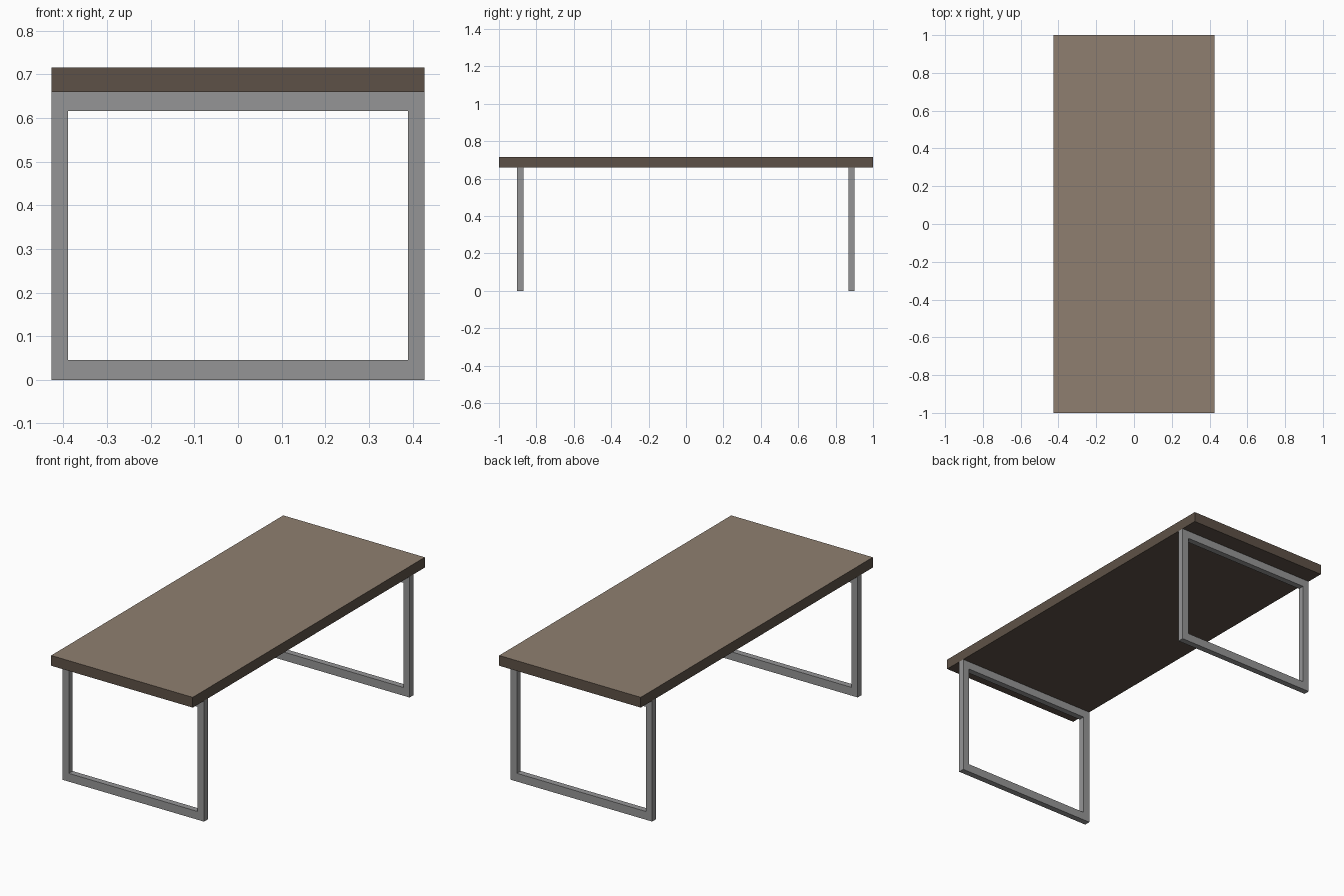
import bpy, bmesh

if "Cube" in bpy.data.objects:
    bpy.data.objects.remove(bpy.data.objects["Cube"])


def material(name, rgb):
    m = bpy.data.materials.new(name)
    m.diffuse_color = (*rgb, 1.0)
    m.use_nodes = True
    m.node_tree.nodes["Principled BSDF"].inputs["Base Color"].default_value = m.diffuse_color
    return m


top_wood = material("light brown wood", (0.275, 0.212, 0.162))
edge_wood = material("dark brown wood", (0.111, 0.083, 0.063))
metal = material("grey metal", (0.302, 0.302, 0.305))

HALF_W = 0.427            # half width of table and frames
TOP_Z, UNDER_Z = 0.715, 0.659


def finish(bm, name, mats):
    bmesh.ops.recalc_face_normals(bm, faces=bm.faces)
    me = bpy.data.meshes.new(name)
    for m in mats:
        me.materials.append(m)
    for f in bm.faces:
        f.material_index = 1 if len(mats) > 1 and f.normal.z > 0.5 else 0
    bm.to_mesh(me)
    bm.free()
    ob = bpy.data.objects.new(name, me)
    bpy.context.collection.objects.link(ob)
    return ob


# Tabletop: dark slab with a lighter upper face
bm = bmesh.new()
bmesh.ops.create_cube(bm, size=1)
bmesh.ops.scale(bm, vec=(2 * HALF_W, 2, TOP_Z - UNDER_Z), verts=bm.verts)
bmesh.ops.translate(bm, vec=(0, 0, (TOP_Z + UNDER_Z) / 2), verts=bm.verts)
finish(bm, "tabletop", [edge_wood, top_wood])


# Leg frame: rectangular ring in the xz plane, extruded along y
def leg_frame(name, y0, y1):
    bm = bmesh.new()

    def ring(x, z0, z1):
        return [bm.verts.new((sx * x, y0, z))
                for sx, z in ((-1, z0), (1, z0), (1, z1), (-1, z1))]

    outer = ring(HALF_W, 0.0, UNDER_Z)
    inner = ring(0.389, 0.045, 0.616)
    for i in range(4):
        j = (i + 1) % 4
        bm.faces.new((outer[i], outer[j], inner[j], inner[i]))
    ext = bmesh.ops.extrude_face_region(bm, geom=bm.faces[:], use_keep_orig=True)
    moved = [v for v in ext["geom"] if isinstance(v, bmesh.types.BMVert)]
    bmesh.ops.translate(bm, vec=(0, y1 - y0, 0), verts=moved)
    finish(bm, name, [metal])


leg_frame("front_leg_frame", -0.903, -0.870)
leg_frame("back_leg_frame", 0.869, 0.902)
